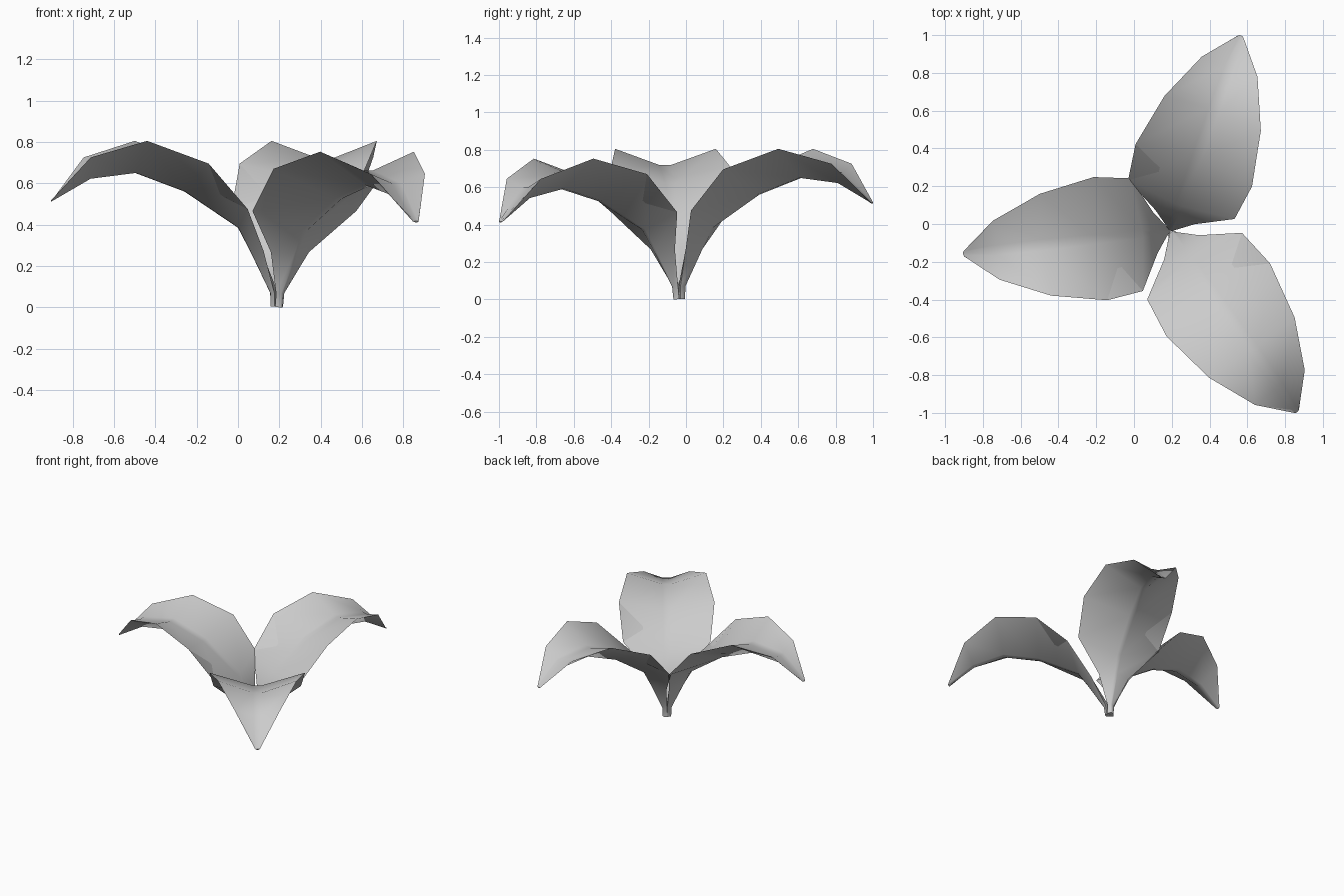
import bpy, math
from mathutils import Matrix, Vector

if "Cube" in bpy.data.objects:
    bpy.data.objects.remove(bpy.data.objects["Cube"])

# Leaf rows, base to tip: underside rib (distance, height), upper rib (distance, height),
#                         rib half width, edge (distance, height, half width)
ROWS = [
    (0.032, 0.003, 0.002, 0.003, 0.008, 0.015, 0.003, 0.022),
    (0.034, 0.070, 0.002, 0.080, 0.008, 0.017, 0.070, 0.024),
    (0.130, 0.270, 0.085, 0.290, 0.014, 0.078, 0.270, 0.110),
    (0.190, 0.385, 0.145, 0.420, 0.020, 0.177, 0.475, 0.300),
    (0.450, 0.560, 0.420, 0.622, 0.026, 0.370, 0.695, 0.328),
    (0.690, 0.650, 0.680, 0.718, 0.030, 0.663, 0.805, 0.271),
    (0.910, 0.622, 0.920, 0.680, 0.026, 0.925, 0.725, 0.157),
    (1.100, 0.512, 1.101, 0.518, 0.008, 1.095, 0.515, 0.016),
]
BASE = Vector((0.19, -0.037, 0))


def make_leaf(name, heading, droop=0.0, size=1.0):
    """Folded, arching leaf with a thick rib, pointing along heading (degrees)."""
    verts, faces = [], []
    for rd, rz, ud, uz, w, ed, ez, ew in ROWS:
        # closed ring: left edge, underside rib, right edge, upper rib
        verts += [(ed, -ew, ez), (rd, -w * 0.7, rz), (rd, w * 0.7, rz),
                  (ed, ew, ez), (ud, w, uz), (ud, -w, uz)]
    for i in range(len(ROWS) - 1):
        for j in range(6):
            a, b = i * 6 + j, i * 6 + (j + 1) % 6
            faces.append((a, a + 6, b + 6, b))
    # end caps
    faces.append(tuple(range(6)))
    faces.append(tuple(reversed(range(len(verts) - 6, len(verts)))))
    mesh = bpy.data.meshes.new(name)
    mesh.from_pydata(verts, [], faces)
    mesh.transform(Matrix.Translation(BASE)
                   @ Matrix.Rotation(math.radians(heading), 4, 'Z')
                   @ Matrix.Rotation(math.radians(droop), 4, 'Y')
                   @ Matrix.Scale(size, 4))
    obj = bpy.data.objects.new(name, mesh)
    bpy.context.collection.objects.link(obj)
    # smooth blades, crisp rims
    bpy.context.view_layer.objects.active = obj
    obj.select_set(True)
    bpy.ops.object.shade_smooth_by_angle(angle=math.radians(60))
    obj.select_set(False)
    return obj


# Three leaves spread around one shared stem
make_leaf("leaf_left", 186.3)
make_leaf("leaf_back", 70.0)
make_leaf("leaf_front", -54.9, droop=5.6, size=1.022)
